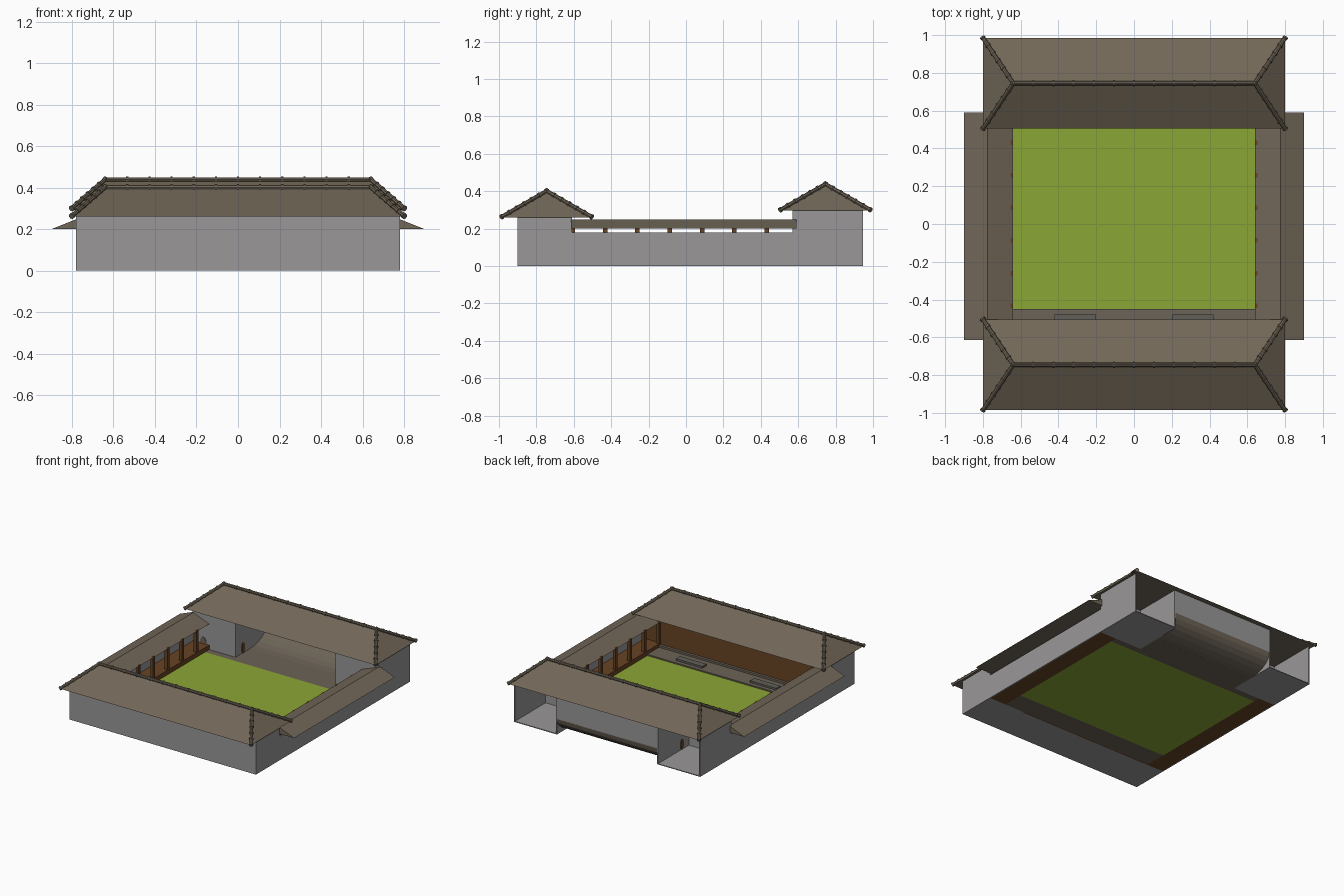
import bpy, bmesh, math
from mathutils import Vector

if "Cube" in bpy.data.objects:
    bpy.data.objects.remove(bpy.data.objects["Cube"])

def mat(name, c):
    m = bpy.data.materials.new(name)
    m.diffuse_color = (*c, 1)
    m.use_nodes = True
    m.node_tree.nodes["Principled BSDF"].inputs["Base Color"].default_value = m.diffuse_color
    return m

ROOF = mat("roof_tile", (0.165, 0.135, 0.097))
WALL = mat("grey_plaster", (0.32, 0.31, 0.31))
WOOD = mat("brown_wood", (0.135, 0.055, 0.016))
GRASS = mat("grass_green", (0.26, 0.38, 0.037))
STONE = mat("paving_stone", (0.15, 0.125, 0.095))
STEP = mat("step_stone", (0.12, 0.115, 0.10))

def obj(name, verts, faces, m):
    me = bpy.data.meshes.new(name)
    me.from_pydata(verts, [], faces)
    bm = bmesh.new()
    bm.from_mesh(me)
    bmesh.ops.recalc_face_normals(bm, faces=bm.faces)
    bm.to_mesh(me)
    bm.free()
    me.materials.append(m)
    o = bpy.data.objects.new(name, me)
    bpy.context.collection.objects.link(o)
    return o

def box(name, x0, x1, y0, y1, z0, z1, m):
    v = [(x, y, z) for z in (z0, z1) for x, y in ((x0, y0), (x1, y0), (x1, y1), (x0, y1))]
    f = [(3, 2, 1, 0), (4, 5, 6, 7)] + [(i, (i + 1) % 4, (i + 1) % 4 + 4, i + 4) for i in range(4)]
    return obj(name, v, f, m)

def pair(name, x0, x1, y0, y1, z0, z1, m):
    """Same box on the right and mirrored to the left."""
    box(name + "_right", x0, x1, y0, y1, z0, z1, m)
    box(name + "_left", -x1, -x0, y0, y1, z0, z1, m)

def tube(bm, a, b, r, n=8):
    a, b = Vector(a), Vector(b)
    d = b - a
    mx = d.to_track_quat('Z', 'Y').to_matrix().to_4x4()
    mx.translation = (a + b) / 2
    bmesh.ops.create_cone(bm, cap_ends=True, segments=n, radius1=r, radius2=r,
                          depth=d.length, matrix=mx)

def tile_line(bm, a, b, count):
    """Round ridge cap with raised joint rings."""
    a, b = Vector(a), Vector(b)
    d = (b - a).normalized()
    tube(bm, a, b, 0.011)
    for i in range(count + 1):
        p = a.lerp(b, i / count)
        tube(bm, p - d * 0.005, p + d * 0.005, 0.0145)

def hip_roof(name, yc, ze, zr):
    hx, hy, rx = 0.8, 0.24, 0.64
    v = [(-hx, yc - hy, ze), (hx, yc - hy, ze), (hx, yc + hy, ze), (-hx, yc + hy, ze),
         (-rx, yc, zr), (rx, yc, zr)]
    obj(name + "_roof", v, [(0, 1, 5, 4), (1, 2, 5), (2, 3, 4, 5), (3, 0, 4), (3, 2, 1, 0)], ROOF)
    bm = bmesh.new()
    up = Vector((0, 0, 0.004))
    tile_line(bm, Vector(v[4]) + up, Vector(v[5]) + up, 12)
    for c, r in ((0, 4), (3, 4), (1, 5), (2, 5)):
        tile_line(bm, Vector(v[c]) + up, Vector(v[r]) + up, 6)
    me = bpy.data.meshes.new(name + "_ridge_caps")
    bm.to_mesh(me)
    bm.free()
    me.materials.append(ROOF)
    bpy.context.collection.objects.link(bpy.data.objects.new(name + "_ridge_caps", me))

def oval(name, center, axis, ry, rz, depth, m):
    """Thin oval panel facing along x or y."""
    n, v = 14, []
    for s in (-depth / 2, depth / 2):
        for i in range(n):
            t = 2 * math.pi * i / n
            o = (s, ry * math.cos(t), rz * math.sin(t)) if axis == 'x' else (ry * math.cos(t), s, rz * math.sin(t))
            v.append(tuple(c + k for c, k in zip(center, o)))
    f = [tuple(range(n)), tuple(range(n, 2 * n))]
    f += [(i, (i + 1) % n, (i + 1) % n + n, i + n) for i in range(n)]
    obj(name, v, f, m)

T = 0.008  # wall thickness

# main roofs
hip_roof("front_hall", -0.745, 0.26, 0.398)
hip_roof("back_gate", 0.745, 0.297, 0.435)

# ground
box("courtyard_grass", -0.64, 0.64, -0.45, 0.52, 0, 0.006, GRASS)
box("front_paving", -0.64, 0.64, -0.61, -0.45, 0, 0.016, STONE)
box("back_paving", -0.64, 0.64, 0.52, 0.57, 0, 0.006, STONE)
box("gate_paving", -0.42, 0.42, 0.57, 0.75, 0, 0.006, STONE)

# front hall
box("front_wall", -0.78, 0.78, -0.90, -0.90 + T, 0, 0.26, WALL)
box("front_hall_floor", -0.78, 0.78, -0.90, -0.61, 0, 0.006, WALL)
pair("front_hall_side_wall", 0.78 - T, 0.78, -0.90, -0.61, 0, 0.26, WALL)
box("front_hall_wood_wall", -0.772, 0.772, -0.62, -0.61, 0.0, 0.26, WOOD)
box("front_hall_sill", -0.64, 0.64, -0.61, -0.59, 0, 0.03, STONE)
pair("step_stone", 0.20, 0.42, -0.53, -0.48, 0.016, 0.03, STEP)

# side galleries
pair("gallery_wall", 0.78 - T, 0.78, -0.61, 0.585, 0, 0.18, WALL)
pair("gallery_deck", 0.64, 0.772, -0.61, 0.57, 0, 0.04, WOOD)
for i in range(7):
    y = -0.605 + i * 0.1727
    pair("gallery_post_%d" % (i + 1), 0.642, 0.666, y - 0.012, y + 0.012, 0.04, 0.205, WOOD)
for s, side in ((1, "right"), (-1, "left")):
    v = [(s * x, y, z) for y in (-0.615, 0.59) for x, z in ((0.64, 0.20), (0.775, 0.25), (0.90, 0.20))]
    obj("gallery_roof_" + side, v, [(0, 1, 2), (5, 4, 3), (0, 3, 4, 1), (1, 4, 5, 2), (2, 5, 3, 0)], ROOF)

# back corner rooms, open at the rear
ZB = 0.297
pair("room_floor", 0.42, 0.78, 0.57, 0.945, 0, 0.006, WALL)
pair("room_front_wall", 0.42, 0.78, 0.57, 0.57 + T, 0, ZB, WALL)
pair("room_outer_wall", 0.78 - T, 0.78, 0.57, 0.945, 0, ZB, WALL)
pair("room_inner_wall", 0.42, 0.42 + T, 0.57, 0.945, 0, ZB, WALL)
for s, side in ((1, "right"), (-1, "left")):
    oval("room_door_" + side, (s * 0.424, 0.66, 0.045), 'x', 0.02, 0.04, 0.016, WOOD)
    oval("room_window_" + side, (s * 0.69, 0.57, 0.05), 'y', 0.025, 0.04, 0.008, STONE)

# curved rise between the rooms and the hanging wall above it
prof = [(0.745 + 0.2 * math.sin(t), 0.115 * (1 - math.cos(t)))
        for t in (math.pi / 2 * i / 6 for i in range(7))]
n = len(prof)
v = [(x, y, z + dz) for dz in (0, 0.006) for x in (-0.42, 0.42) for y, z in prof]
f = []
for i in range(n - 1):
    f += [(i, i + 1, n + i + 1, n + i), (2 * n + i, 2 * n + i + 1, 3 * n + i + 1, 3 * n + i),
          (i, i + 1, 2 * n + i + 1, 2 * n + i), (n + i, n + i + 1, 3 * n + i + 1, 3 * n + i)]
f += [(0, n, 3 * n, 2 * n), (n - 1, 2 * n - 1, 4 * n - 1, 3 * n - 1)]
obj("gate_curved_rise", v, f, STONE)
box("gate_hanging_wall", -0.42, 0.42, 0.937, 0.945, 0.115, ZB, WALL)
